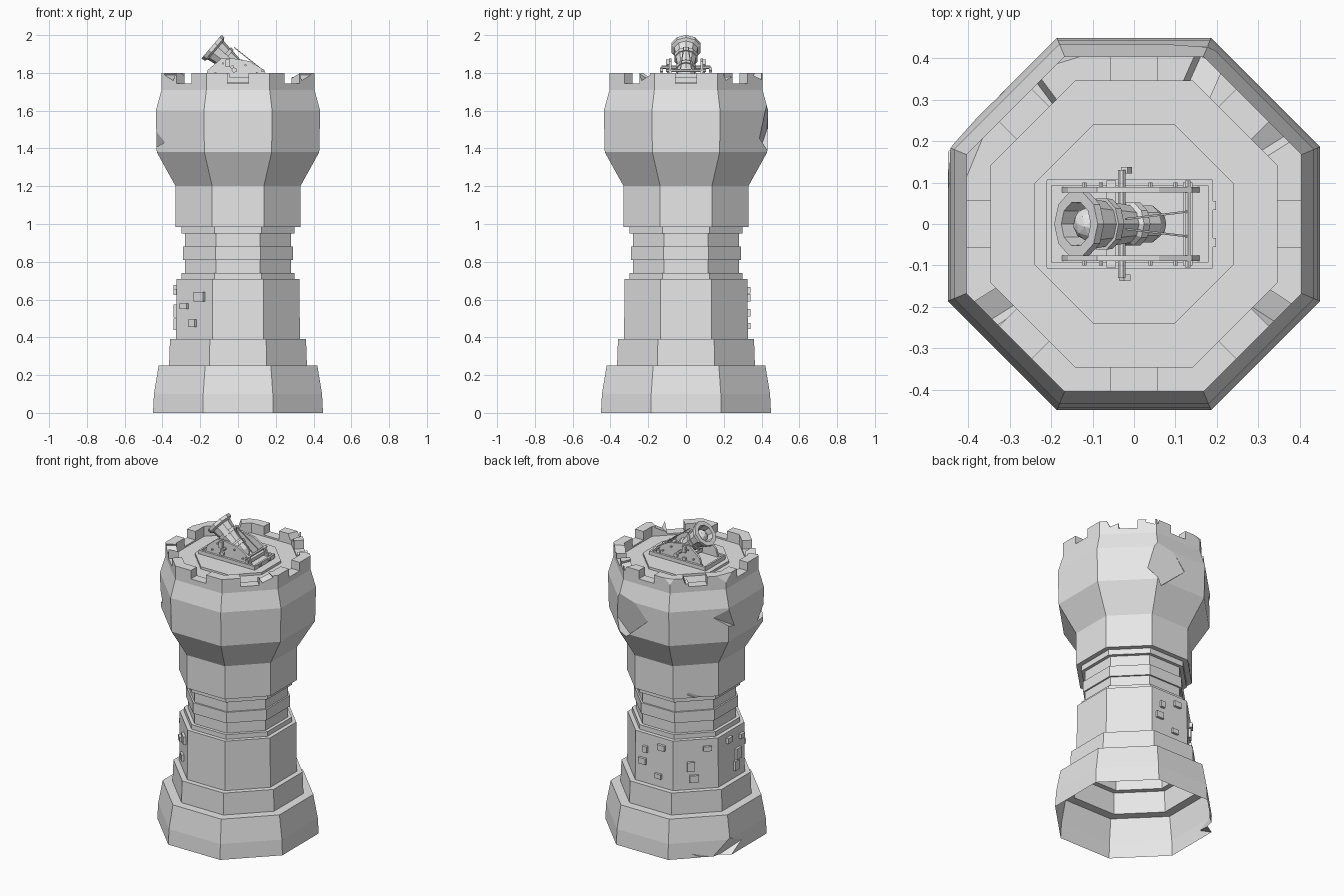
import bpy, bmesh, math
from mathutils import Matrix, Vector

if "Cube" in bpy.data.objects:
    bpy.data.objects.remove(bpy.data.objects["Cube"])

stone = bpy.data.materials.new("pale_grey")
stone.use_nodes = True
stone.diffuse_color = (0.8, 0.8, 0.8, 1)
stone.node_tree.nodes["Principled BSDF"].inputs["Base Color"].default_value = (0.8, 0.8, 0.8, 1)


def finish(name, bm, matrix=Matrix()):
    bmesh.ops.recalc_face_normals(bm, faces=bm.faces)
    bm.transform(matrix)
    mesh = bpy.data.meshes.new(name)
    bm.to_mesh(mesh)
    bm.free()
    mesh.materials.append(stone)
    obj = bpy.data.objects.new(name, mesh)
    bpy.context.collection.objects.link(obj)
    return obj


def lathe(name, profile, sides, matrix=Matrix()):
    """Spin (radius, height) points around z; radius is measured to the flats."""
    bm = bmesh.new()
    k = 1 / math.cos(math.pi / sides)
    verts = [bm.verts.new((r * k, 0, z)) for r, z in profile]
    edges = [bm.edges.new(pair) for pair in zip(verts, verts[1:])]
    bmesh.ops.rotate(bm, verts=verts, matrix=Matrix.Rotation(math.pi / sides, 3, 'Z'))
    bmesh.ops.spin(bm, geom=verts + edges, cent=(0, 0, 0), axis=(0, 0, 1),
                   angle=2 * math.pi, steps=sides, use_merge=False)
    bmesh.ops.remove_doubles(bm, verts=bm.verts, dist=1e-4)
    return finish(name, bm, matrix)


def box(name, centre, size, rot=Matrix()):
    bm = bmesh.new()
    bmesh.ops.create_cube(bm, size=1)
    return finish(name, bm, Matrix.Translation(centre) @ rot @ Matrix.Diagonal((*size, 1)))


def rod(name, a, b, radius, sides=6):
    a, b = Vector(a), Vector(b)
    rot = (b - a).to_track_quat('Z', 'Y').to_matrix().to_4x4()
    return lathe(name, [(0, 0), (radius, 0), (radius, (b - a).length), (0, (b - a).length)],
                 sides, Matrix.Translation(a) @ rot)


def plate(name, outline, y, thick):
    """Extrude an xz outline along y."""
    bm = bmesh.new()
    face = bm.faces.new([bm.verts.new((x, y - thick / 2, z)) for x, z in outline])
    new = bmesh.ops.extrude_face_region(bm, geom=[face])["geom"]
    bmesh.ops.translate(bm, vec=(0, thick, 0),
                        verts=[v for v in new if isinstance(v, bmesh.types.BMVert)])
    return finish(name, bm)


def turn(deg, axis='Z'):
    return Matrix.Rotation(math.radians(deg), 4, axis)


def polar(az, r, z):
    return turn(az) @ Vector((r, 0, z))


# Tower: stacked octagonal drums, parapet, floor and raised platform
tower = lathe("tower", [
    (0, 0), (.45, 0), (.445, .1), (.42, .25), (.365, .25), (.36, .39), (.328, .39),
    (.325, .71), (.3, .71), (.3, .74), (.28, .74), (.28, .81), (.29, .81), (.29, .88),
    (.28, .88), (.28, .95), (.3, .95), (.3, .985), (.33, .985), (.33, 1.2), (.43, 1.38),
    (.435, 1.6), (.405, 1.71), (.405, 1.8), (.345, 1.8), (.345, 1.735), (.24, 1.735),
    (.24, 1.75), (0, 1.75)], 8)

# Cutters: one battlement gap per side
cutters = [box("gap_cutter", polar(a, .39, 1.845), (.12, .11, .2), turn(a))
           for a in range(0, 360, 45)]


def chip(az, r, z, size, tilt, roll=0):
    """Tilted block that bites a broken facet out of the surface."""
    rot = turn(az) @ turn(roll, 'X') @ turn(tilt, 'Y')
    cutters.append(box("chip_cutter", polar(az, r + size[0] / 2, z), size, rot))


chip(157.5, .46, .04, (.2, .3, .14), 25, 20)       # base
chip(138, .455, .02, (.2, .16, .1), 15, -25)
chip(74, .43, 1.5, (.2, .22, .24), 14, 40)         # upper drum
chip(153, .45, 1.53, (.2, .24, .1), 20, -30)
chip(202.5, .45, 1.42, (.2, .16, .08), 20, 15)
chip(136, .33, .99, (.16, .12, .06), 15, -25)      # neck
chip(112.5, .43, 1.8, (.1, .16, .08), -20, 15)     # parapet
chip(152, .42, 1.81, (.1, .18, .08), -25, -12)
for az, roll in ((32, 25), (66, -20), (127, 20), (212, -25), (327, 25)):
    cutters.append(box("rim_cutter", polar(az, .385, 1.815), (.1, .07, .09),
                       turn(az) @ turn(roll, 'X')))

for c in cutters:
    c.hide_render = True
    mod = tower.modifiers.new("cut", 'BOOLEAN')
    mod.object, mod.operation, mod.solver = c, 'DIFFERENCE', 'EXACT'
bpy.context.view_layer.update()
cut_mesh = bpy.data.meshes.new_from_object(
    tower.evaluated_get(bpy.context.evaluated_depsgraph_get()))
tower.modifiers.clear()
tower.data = cut_mesh
for c in cutters:
    bpy.data.objects.remove(c)

# Open the underside so the tower is a hollow shell
bm = bmesh.new()
bm.from_mesh(cut_mesh)
under = [f for f in bm.faces if f.normal.z < -.9 and f.calc_center_median().z < .002]
bmesh.ops.delete(bm, geom=under, context='FACES')
bm.to_mesh(cut_mesh)
bm.free()

# Raised bricks: side angle, (offset along the side, height, width, tall)
bricks = {
    90: [(-.08, .53, .05, .04), (.055, .65, .05, .035), (.035, .46, .045, .03), (-.06, .61, .03, .04)],
    135: [(-.03, .54, .045, .06), (-.01, .46, .055, .045), (.07, .65, .05, .03)],
    180: [(-.03, .66, .045, .035), (.06, .54, .05, .07), (.1, .64, .04, .03), (.04, .47, .04, .06)],
    225: [(.045, .615, .07, .05), (-.07, .565, .05, .03), (-.007, .475, .05, .04)]}
for az, items in bricks.items():
    for u, z, w, h in items:
        box("brick", turn(az) @ Vector((.33, u, z)), (.024, w, h), turn(az))

# Mortar barrel with bore and ball, tilted towards -x
aim = (Matrix.Translation((.027, 0, 1.796))
       @ Vector((-.76, 0, .65)).to_track_quat('Z', 'Y').to_matrix().to_4x4())
lathe("barrel", [
    (0, -.05), (.028, -.042), (.045, -.01), (.045, .03), (.052, .03), (.052, .05),
    (.045, .06), (.053, .12), (.06, .12), (.062, .14), (.054, .14), (.062, .19),
    (.077, .2), (.077, .22), (.052, .22), (.048, .12), (0, .12)], 10, aim)
bm = bmesh.new()
bmesh.ops.create_icosphere(bm, subdivisions=2, radius=.042)
finish("ball", bm, aim @ Matrix.Translation((0, 0, .175)))

# Carriage bed
box("bed", (-.01, 0, 1.757), (.4, .2, .014))
for x in (-.205, .185):
    box("bed_end", (x, 0, 1.766), (.012, .21, .022))
for x in (-.055, .13):
    box("cross_beam", (x, 0, 1.785), (.022, .2, .022))
rod("trunnion", (-.03, -.13, 1.83), (-.03, .13, 1.83), .009, 8)
rod("rear_bar", (.13, -.105, 1.812), (.13, .105, 1.812), .007)

# Mirrored carriage parts
for s in (-1, 1):
    box("bed_rail", (-.01, s * .1, 1.766), (.4, .014, .024))
    plate("cheek", [(-.175, 1.76), (.16, 1.76), (.14, 1.815), (.06, 1.862), (-.03, 1.877),
                    (-.09, 1.875), (-.16, 1.815)], s * .083, .014)
    rod("hand_knob", (-.02, s * .122, 1.815), (-.02, s * .138, 1.815), .012, 5)
    rod("rope", (.13, s * .03, 1.815), (-.02, s * .012, 1.935), .0025, 4)
    box("cheek_block", (-.055, s * .092, 1.85), (.024, .026, .04))
    box("end_hinge", (.194, s * .045, 1.768), (.008, .022, .016))
    for x, z in ((-.12, 1.8), (-.08, 1.85), (.04, 1.84), (.1, 1.8)):
        rod("bolt", (x, s * .088, z), (x, s * .1, z), .005)
